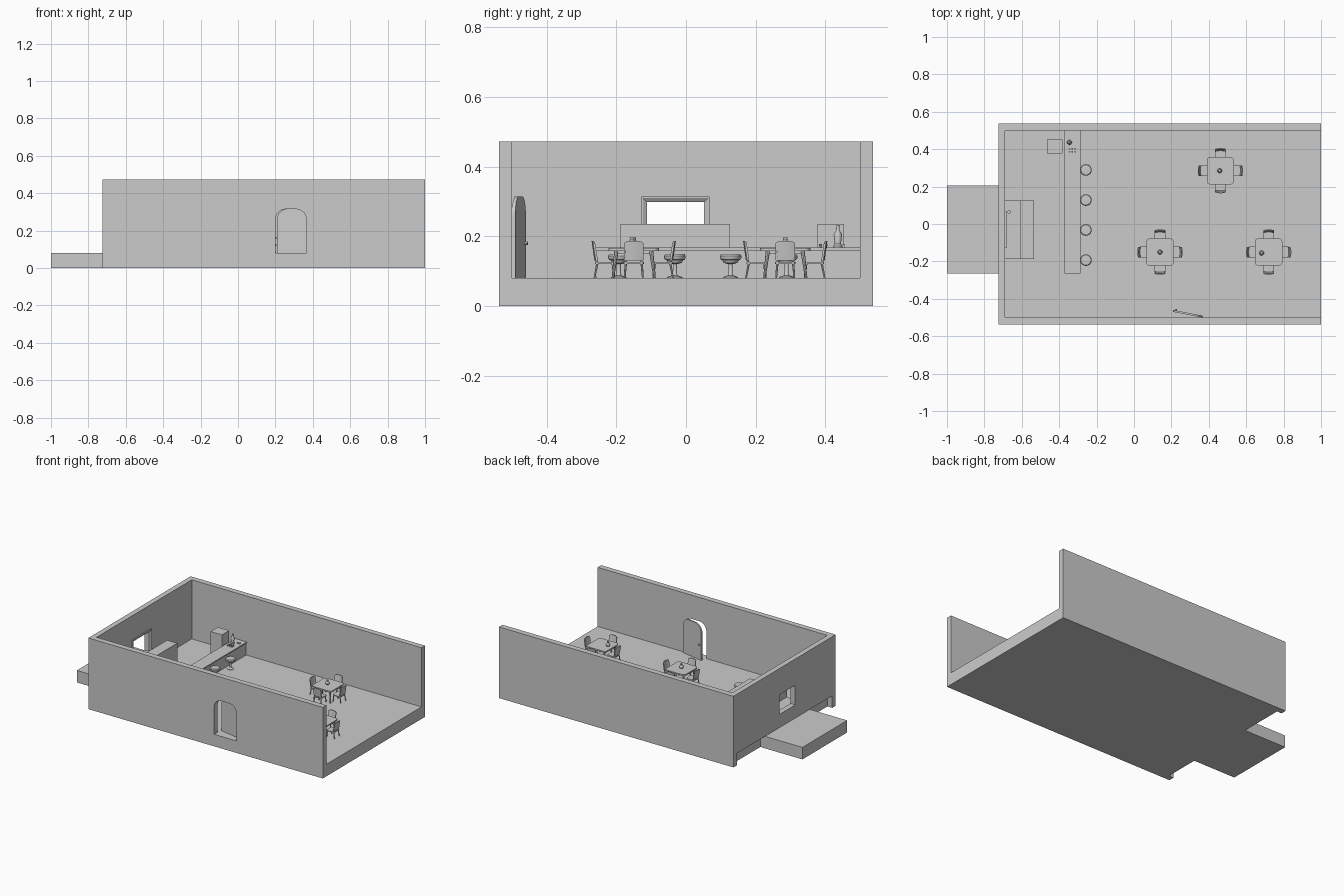
import bpy, bmesh
from math import pi, cos, sin, radians
from mathutils import Matrix, Vector

if "Cube" in bpy.data.objects:
    bpy.data.objects.remove(bpy.data.objects["Cube"])

FLOOR = 0.08


def make(name, bm, M=None, smooth=False):
    if M is not None:
        bm.transform(M)
    bmesh.ops.recalc_face_normals(bm, faces=bm.faces)
    me = bpy.data.meshes.new(name)
    bm.to_mesh(me)
    bm.free()
    ob = bpy.data.objects.new(name, me)
    bpy.context.collection.objects.link(ob)
    if smooth:
        bpy.ops.object.select_all(action='DESELECT')
        ob.select_set(True)
        bpy.context.view_layer.objects.active = ob
        bpy.ops.object.shade_smooth_by_angle(angle=radians(35))
    return ob


def box(name, x0, x1, y0, y1, z0, z1, M=None):
    bm = bmesh.new()
    bmesh.ops.create_cube(bm, size=1)
    for v in bm.verts:
        v.co = ((x0 + x1) / 2 + v.co.x * (x1 - x0),
                (y0 + y1) / 2 + v.co.y * (y1 - y0),
                (z0 + z1) / 2 + v.co.z * (z1 - z0))
    return make(name, bm, M)


def lathe(name, x, y, profile, n=20):
    # closed turned solid from (radius, z) points
    bm = bmesh.new()
    rings = [[bm.verts.new((x + r * cos(2 * pi * i / n), y + r * sin(2 * pi * i / n), z))
              for i in range(n)] for r, z in profile]
    for a, b in zip(rings, rings[1:]):
        for i in range(n):
            bm.faces.new((a[i], a[(i + 1) % n], b[(i + 1) % n], b[i]))
    bm.faces.new(rings[0])
    bm.faces.new(rings[-1])
    return make(name, bm, smooth=True)


def rod(name, a, b, r0, r1, M, n=8):
    a, b = Vector(a), Vector(b)
    bm = bmesh.new()
    bmesh.ops.create_cone(bm, segments=n, cap_ends=True, radius1=r0, radius2=r1, depth=(b - a).length)
    q = (b - a).to_track_quat('Z', 'Y').to_matrix().to_4x4()
    return make(name, bm, M @ Matrix.Translation((a + b) / 2) @ q, smooth=True)


def prism(name, pts, depth, M):
    # outline in local XY, extruded along local Z
    bm = bmesh.new()
    f = bm.faces.new([bm.verts.new((x, y, 0)) for x, y in pts])
    g = bmesh.ops.extrude_face_region(bm, geom=[f])
    bmesh.ops.translate(bm, vec=(0, 0, depth), verts=[v for v in g['geom'] if isinstance(v, bmesh.types.BMVert)])
    return make(name, bm, M)


def arch(w, h, r, n=8):
    # doorway outline: square foot, rounded shoulders
    pts = [(0, 0), (w, 0)]
    pts += [(w - r + r * cos(pi / 2 * i / n), h - r + r * sin(pi / 2 * i / n)) for i in range(n + 1)]
    pts += [(r - r * sin(pi / 2 * i / n), h - r + r * cos(pi / 2 * i / n)) for i in range(n + 1)]
    return pts


def rounded(h, r, n=5):
    return [(sx * (h - r) + r * cos(a0 + pi / 2 * i / n), sy * (h - r) + r * sin(a0 + pi / 2 * i / n))
            for sx, sy, a0 in ((1, 1, 0), (-1, 1, pi / 2), (-1, -1, pi), (1, -1, 1.5 * pi)) for i in range(n + 1)]


def cut(ob, cutter):
    m = ob.modifiers.new("opening", 'BOOLEAN')
    m.operation, m.solver, m.object = 'DIFFERENCE', 'EXACT', cutter
    bpy.context.view_layer.objects.active = ob
    bpy.ops.object.modifier_apply(modifier=m.name)
    bpy.data.objects.remove(cutter)


UP = Matrix.Rotation(pi / 2, 4, 'X')   # local XY outline -> world XZ, depth towards -y

# Building shell: open on the right and on top
box("floor_slab", -0.69, 1, -0.50, 0.50, 0, FLOOR)
box("porch_step", -1, -0.69, -0.265, 0.205, 0, FLOOR)
front = box("front_wall", -0.725, 1, -0.537, -0.50, 0, 0.473)
box("back_wall", -0.725, 1, 0.50, 0.537, 0, 0.473)
left = box("left_wall", -0.725, -0.69, -0.50, 0.50, FLOOR, 0.473)

# Arched doorway and the door standing ajar
cut(front, prism("door_cutter", arch(0.165, 0.235, 0.055), 0.1, Matrix.Translation((0.20, -0.47, FLOOR)) @ UP))
D = Matrix.Translation((0.365, -0.50, FLOOR)) @ Matrix.Rotation(radians(-11), 4, 'Z')
prism("door_leaf", arch(0.16, 0.235, 0.055), 0.01, D @ Matrix.Translation((-0.16, 0.01, 0)) @ UP)
rod("door_handle", (-0.145, 0.008, 0.10), (-0.145, 0.018, 0.10), 0.005, 0.005, D)

# Window with a chamfered inner frame
wy0, wy1, wz0, wz1 = -0.112, 0.052, 0.168, 0.298
cut(left, box("window_cutter", -0.8, -0.6, wy0, wy1, wz0, wz1))
bm = bmesh.new()
loops = []
for x, g in ((-0.725, 0), (-0.682, 0.012), (-0.682, 0.016), (-0.69, 0.016)):
    loops.append([bm.verts.new((x, y, z)) for y, z in ((wy0 - g, wz0 - g), (wy1 + g, wz0 - g),
                                                       (wy1 + g, wz1 + g), (wy0 - g, wz1 + g))])
for a, b in zip(loops[1:], loops[2:]):
    for i in range(4):
        bm.faces.new((a[i], a[(i + 1) % 4], b[(i + 1) % 4], b[i]))
inner = [bm.verts.new((-0.69, v.co.y * 1, v.co.z)) for v in loops[0]]
bmesh.ops.delete(bm, geom=loops[0], context='VERTS')
for i in range(4):
    j = (i + 1) % 4
    bm.faces.new((inner[i], inner[j], loops[1][j], loops[1][i]))
    bm.faces.new((inner[i], inner[j], loops[3][j], loops[3][i]))
make("window_frame", bm)

# Service counter below the window, with a tall front panel
box("window_counter", -0.69, -0.61, -0.188, 0.126, FLOOR, 0.16)
box("tall_cabinet", -0.61, -0.535, -0.188, 0.126, FLOOR, 0.236)
lathe("counter_cup", -0.668, 0.065, [(0.007, 0.16), (0.009, 0.185)], 12)

# Fridge and long bar
box("fridge", -0.465, -0.382, 0.377, 0.453, FLOOR, 0.236)
box("bar_body", -0.368, -0.29, -0.258, 0.50, FLOOR, 0.16)
box("bar_top", -0.372, -0.285, -0.265, 0.50, 0.16, 0.168)
lathe("bar_lantern", -0.345, 0.436, [(0.013, 0.168), (0.013, 0.173), (0.009, 0.178), (0.012, 0.205),
                                     (0.005, 0.218), (0.004, 0.232)], 16)
box("bar_tray", -0.322, -0.302, 0.448, 0.456, 0.168, 0.176)
for i in range(3):
    for y in (0.386, 0.402):
        lathe("bar_glass", -0.345 + 0.015 * i, y, [(0.003, 0.168), (0.0045, 0.178)], 10)

# Bar stools
for y in (0.289, 0.128, -0.032, -0.193):
    lathe("stool", -0.257, y, [(0.022, FLOOR), (0.022, 0.083), (0.008, 0.088), (0.006, 0.092), (0.006, 0.12),
                               (0.02, 0.124), (0.024, 0.132), (0.028, 0.133), (0.031, 0.138),
                               (0.031, 0.144), (0.027, 0.149), (0.015, 0.15)], 24)


def chair(M):
    # local chair: back on the -y side, feet on local z = 0
    prism("chair_seat", rounded(0.029, 0.008), 0.006, M @ Matrix.Translation((0, -0.082, 0.04)))
    for sx in (-1, 1):
        rod("chair_front_leg", (sx * 0.026, -0.056, 0), (sx * 0.023, -0.06, 0.041), 0.0025, 0.0035, M)
        rod("chair_back_leg", (sx * 0.026, -0.113, 0), (sx * 0.023, -0.105, 0.041), 0.0025, 0.0035, M)
        rod("chair_back_post", (sx * 0.022, -0.106, 0.04), (sx * 0.023, -0.112, 0.08), 0.003, 0.003, M)
    # gently curved, leaning backrest
    bm = bmesh.new()
    n = 8
    cols = []
    for i in range(n + 1):
        t = 2 * i / n - 1
        top = 0.107 - 0.006 * t ** 4
        y = 0.004 * t * t
        cols.append([bm.verts.new(p) for p in ((0.028 * t, -0.113 + y, 0.05), (0.028 * t, -0.121 + y, top),
                                               (0.028 * t, -0.115 + y, top), (0.028 * t, -0.107 + y, 0.05))])
    for a, b in zip(cols, cols[1:]):
        for k in range(4):
            bm.faces.new((a[k], a[(k + 1) % 4], b[(k + 1) % 4], b[k]))
    bm.faces.new(cols[0])
    bm.faces.new(cols[-1])
    make("chair_backrest", bm, M, smooth=True)


# Table sets: table position and vase offset
for tx, ty, vx, vy in ((0.462, 0.285, -0.004, 0), (0.139, -0.15, 0, 0), (0.72, -0.15, -0.038, -0.005)):
    T = Matrix.Translation((tx, ty, FLOOR))
    prism("table_top", rounded(0.073, 0.018), 0.009, T @ Matrix.Translation((0, 0, 0.078)))
    box("table_apron", -0.052, 0.052, -0.052, 0.052, 0.07, 0.078, T)
    for sx in (-1, 1):
        for sy in (-1, 1):
            rod("table_leg", (sx * 0.06, sy * 0.06, 0), (sx * 0.05, sy * 0.05, 0.078), 0.0035, 0.006, T)
    lathe("table_vase", tx + vx, ty + vy, [(0.009, 0.167), (0.013, 0.174), (0.012, 0.182),
                                           (0.006, 0.19), (0.007, 0.197)], 16)
    for k in range(4):
        chair(T @ Matrix.Rotation(k * pi / 2, 4, 'Z'))
